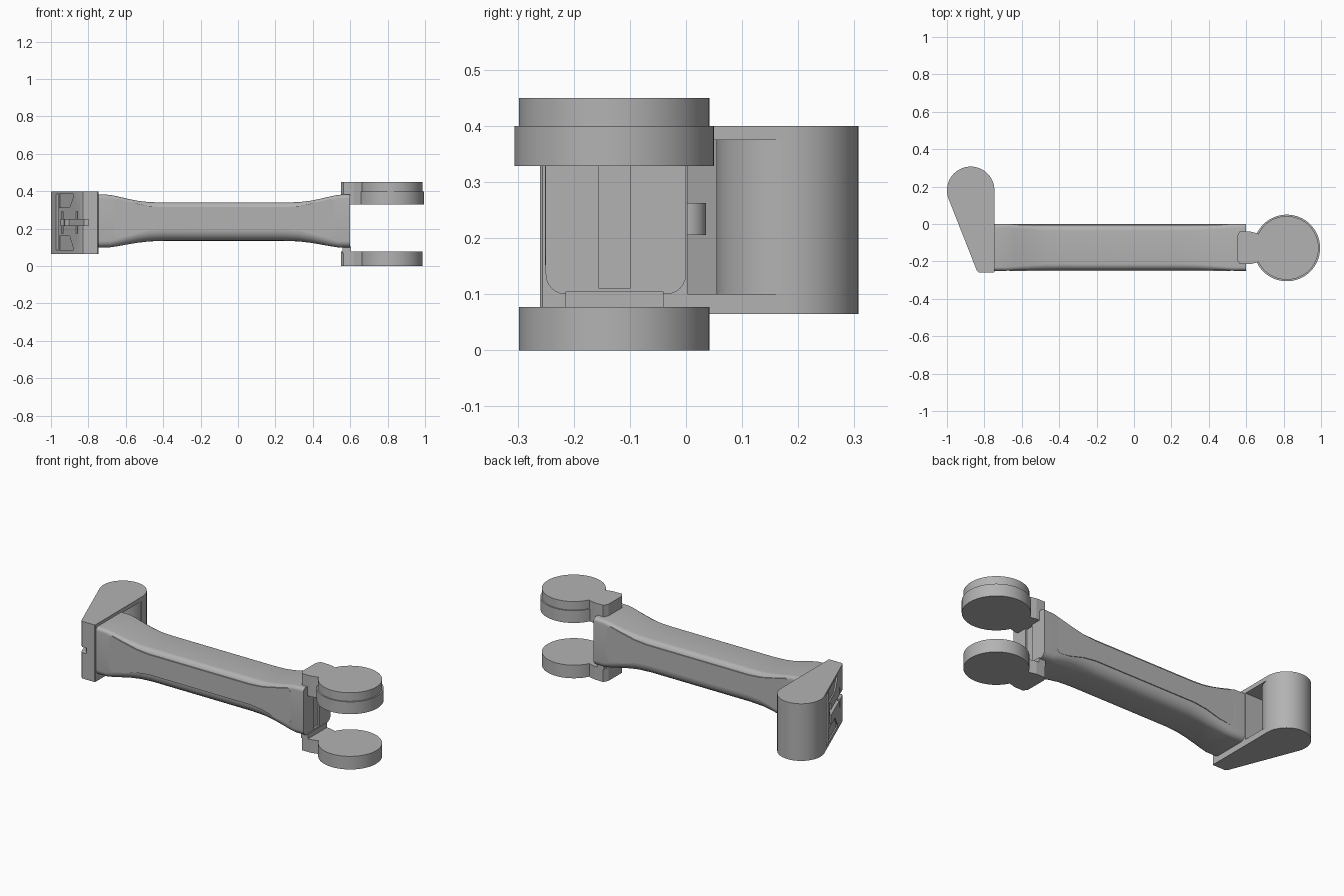
import bpy, bmesh, math
from mathutils import Vector

cube = bpy.data.objects.get("Cube")
if cube:
    bpy.data.objects.remove(cube, do_unlink=True)

grey = bpy.data.materials.new("satin grey")
grey.use_nodes = True
grey.diffuse_color = (0.45, 0.45, 0.45, 1)
grey.node_tree.nodes["Principled BSDF"].inputs["Base Color"].default_value = (0.45, 0.45, 0.45, 1)


def finish(bm, name):
    bmesh.ops.recalc_face_normals(bm, faces=bm.faces)
    mesh = bpy.data.meshes.new(name)
    bm.to_mesh(mesh)
    bm.free()
    mesh.materials.append(grey)
    ob = bpy.data.objects.new(name, mesh)
    bpy.context.collection.objects.link(ob)
    return ob


def smooth(ob, angle=30):
    bpy.ops.object.select_all(action="DESELECT")
    ob.select_set(True)
    bpy.context.view_layer.objects.active = ob
    bpy.ops.object.shade_smooth_by_angle(angle=math.radians(angle))


def loft(name, rings):
    """Skin closed rings of equal length and cap both ends."""
    bm = bmesh.new()
    loops = [[bm.verts.new(p) for p in ring] for ring in rings]
    n = len(loops[0])
    for a, b in zip(loops, loops[1:]):
        for i in range(n):
            j = (i + 1) % n
            bm.faces.new((a[i], a[j], b[j], b[i]))
    bm.faces.new(loops[0])
    bm.faces.new(loops[-1])
    return finish(bm, name)


def prism(name, outline, z0, z1):
    return loft(name, [[(x, y, z) for x, y in outline] for z in (z0, z1)])


def box(name, x0, x1, y0, y1, z0, z1):
    return prism(name, [(x0, y0), (x1, y0), (x1, y1), (x0, y1)], z0, z1)


def arc(cx, cy, r, a0, a1, n):
    angles = [math.radians(a0 + (a1 - a0) * i / n) for i in range(n + 1)]
    return [(cx + r * math.cos(a), cy + r * math.sin(a)) for a in angles]


def disc(name, cx, cy, r, z0, z1):
    ob = prism(name, arc(cx, cy, r, 0, 360, 64)[:-1], z0, z1)
    smooth(ob)
    return ob


def cut(target, cutters):
    for c in cutters:
        c.hide_render = True
        c.hide_set(True)
        m = target.modifiers.new("cut", "BOOLEAN")
        m.operation = "DIFFERENCE"
        m.solver = "EXACT"
        m.object = c


# Arm: rounded section, flared at both ends
MID = -0.075
HALF = [(0.675, 0.1, 0.383), (0.61, 0.1, 0.381), (0.57, 0.106, 0.373), (0.52, 0.115, 0.361),
        (0.46, 0.125, 0.349), (0.4, 0.132, 0.342), (0.32, 0.135, 0.34)]
STATIONS = [(-d, a, b) for d, a, b in HALF] + [(d, a, b) for d, a, b in reversed(HALF)]


def arm_ring(d, z0, z1):
    k = (z0 - 0.1) / 0.035
    y0, y1 = -0.25 + 0.005 * k, -0.005 * k
    rb, rt = 0.035 + 0.025 * k, 0.02 + 0.012 * k
    pts = (arc(y0 + rb, z0 + rb, rb, 180, 270, 6) + arc(y1 - rb, z0 + rb, rb, 270, 360, 6)
           + arc(y1 - rt, z1 - rt, rt, 0, 90, 6) + arc(y0 + rt, z1 - rt, rt, 90, 180, 6))
    return [(MID + d, y, z) for y, z in pts]


arm = loft("arm", [arm_ring(*s) for s in STATIONS])
cut(arm, [box("end_groove_cutter", 0.588, 0.65, -0.155, -0.1, 0.11, 0.37)])
smooth(arm, 35)

# Side panels: follow the flare of the arm
low = [(-0.59, 0.17), (-0.57, 0.152), (-0.5, 0.162), (-0.41, 0.187), (-0.33, 0.197)]
high = [(-0.59, 0.345), (-0.57, 0.36), (-0.5, 0.342), (-0.41, 0.322), (-0.33, 0.315)]
edge = low + [(-d, z) for d, z in reversed(low)] + [(-d, z) for d, z in high] + list(reversed(high))
for name, y0, y1 in (("front_panel", -0.251, -0.242), ("back_panel", -0.008, 0.0)):
    loft(name, [[(MID + d, y, z) for d, z in edge] for y in (y0, y1)])

# Clevis: two round ears with necks sunk into the arm end
CX, CY = 0.817, -0.128
neck = [(0.55, -0.19), (0.565, -0.215), (0.62, -0.215), (0.66, -0.205),
        (0.68, -0.19), (0.68, -0.066), (0.66, -0.05), (0.62, -0.04),
        (0.565, -0.04), (0.55, -0.066)]
disc("lower_ear", CX, CY, 0.17, 0, 0.077)
disc("upper_ear", CX, CY, 0.17, 0.4, 0.45)
disc("upper_ear_ring", CX, CY, 0.178, 0.328, 0.4)
prism("lower_neck", neck, 0, 0.077)
prism("upper_neck", neck, 0.328, 0.45)
box("lower_neck_foot", 0.56, 0.605, -0.215, -0.04, 0.07, 0.105)

# Bracket: wedge body that rounds off into a vertical barrel
PX, PY, R = -0.873, 0.18, 0.127
Z0, Z1 = 0.065, 0.4
body_outline = ([(-0.75, -0.26), (-0.746, -0.256)] + arc(PX, PY, R, 0, 200, 40)
                + [(-0.84, -0.25), (-0.83, -0.26)])
bracket = prism("bracket", body_outline, Z0, Z1)

# Cutters laid out on the slanted face: u runs back along it
start = Vector((-0.84, -0.25))
along = (Vector(body_outline[-3]) - start).normalized()
inward = Vector((along.y, -along.x))


def slant_cutter(name, uz, depth):
    rings = []
    for d in (-0.02, depth):
        pts = [(start + along * u + inward * d, z) for u, z in uz]
        rings.append([(p.x, p.y, z) for p, z in pts])
    return loft(name, rings)


def rect(u0, u1, z0, z1):
    return [(u0, z0), (u1, z0), (u1, z1), (u0, z1)]


cutters = [
    prism("pocket_cutter", [(-0.7, 0.003), (-0.7, 0.17), (-0.92, 0.17), (-0.945, 0.1), (-0.908, 0.003)],
          0.1, 0.375),
    slant_cutter("slot_cutter", rect(-0.04, 0.3, 0.217, 0.25), 0.022),
    box("front_notch_cutter", -0.86, -0.8, -0.3, -0.23, 0.217, 0.25),
    slant_cutter("barrel_groove_cutter", rect(0.325, 0.36, 0.085, 0.385), 0.02),
    slant_cutter("upper_recess_cutter", [(0.11, 0.372), (0.165, 0.312), (0.322, 0.312), (0.322, 0.385), (0.11, 0.385)], 0.008),
    slant_cutter("lower_recess_cutter", [(0.11, 0.095), (0.165, 0.16), (0.322, 0.16), (0.322, 0.085), (0.11, 0.085)], 0.008),
]
for i, u in enumerate((0.06, 0.27)):
    cutters.append(slant_cutter(f"slit_cutter_{i}", rect(u - 0.01, u + 0.01, 0.175, 0.292), 0.014))
cut(bracket, cutters)
smooth(bracket, 25)

# Barrel closes the pocket behind; boss backs up the slot
disc("barrel", PX, PY, R - 0.001, Z0 + 0.001, Z1 - 0.001)
disc("slot_boss", -0.895, 0.003, 0.033, 0.205, 0.262)
